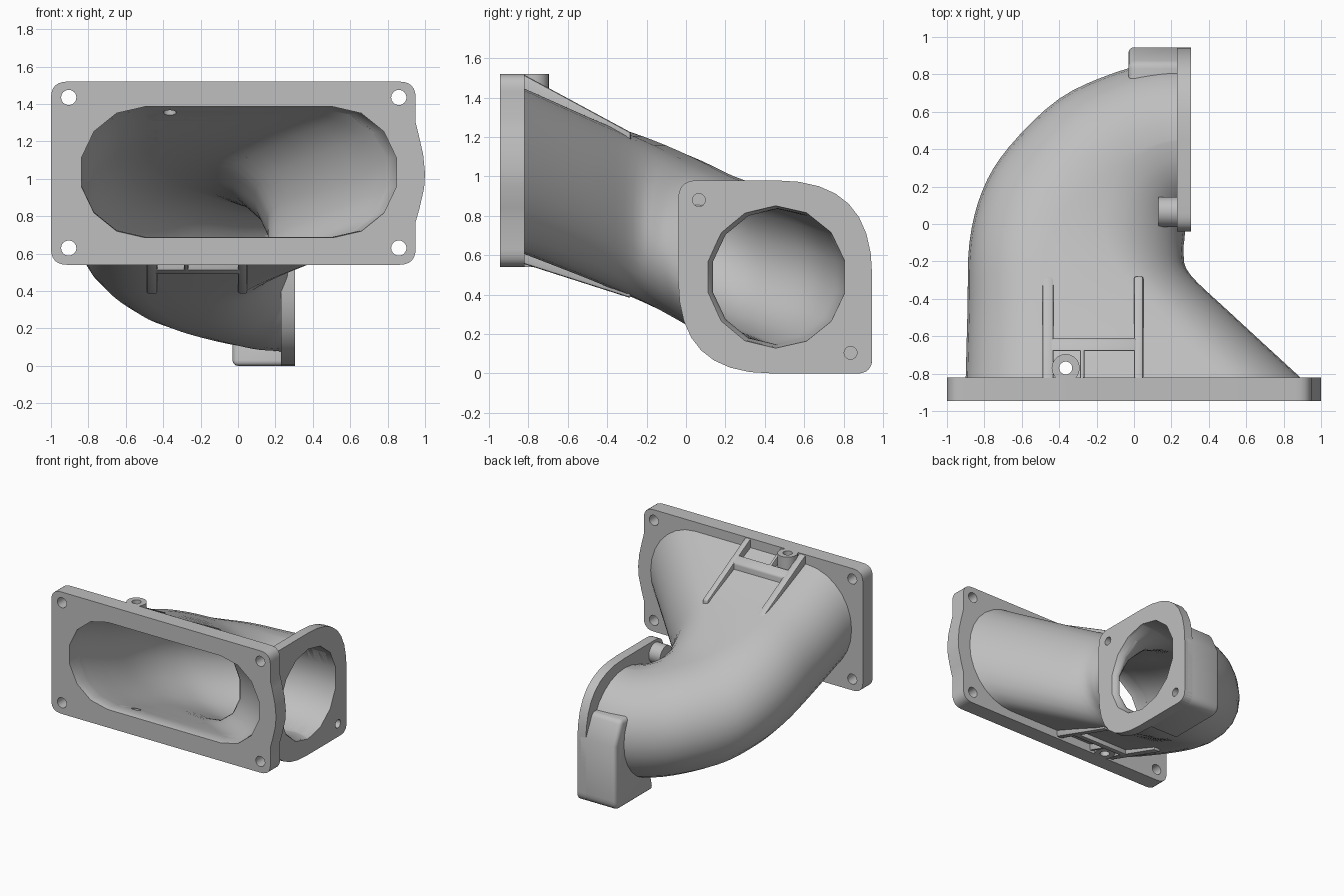
import bpy, bmesh, math
from mathutils import Vector

cube = bpy.data.objects.get("Cube")
if cube:
    bpy.data.objects.remove(cube, do_unlink=True)

GREY = (0.52, 0.52, 0.52, 1)
metal = bpy.data.materials.new("cast grey")
metal.use_nodes = True
metal.diffuse_color = GREY
metal.node_tree.nodes["Principled BSDF"].inputs["Base Color"].default_value = GREY


def finish(name, bm):
    bmesh.ops.recalc_face_normals(bm, faces=bm.faces)
    mesh = bpy.data.meshes.new(name)
    bm.to_mesh(mesh)
    bm.free()
    mesh.materials.append(metal)
    obj = bpy.data.objects.new(name, mesh)
    bpy.context.collection.objects.link(obj)
    return obj


def skin(name, rings):
    """Closed solid through a list of matching rings of points."""
    bm = bmesh.new()
    loops = [[bm.verts.new(p) for p in ring] for ring in rings]
    n = len(loops[0])
    for a, b in zip(loops, loops[1:]):
        for i in range(n):
            j = (i + 1) % n
            bm.faces.new((a[i], a[j], b[j], b[i]))
    bm.faces.new(loops[0])
    bm.faces.new(loops[-1])
    return finish(name, bm)


def prism(name, outline, axis, lo, hi):
    place = {"x": lambda p, d: (d, p[0], p[1]),
             "y": lambda p, d: (p[0], d, p[1]),
             "z": lambda p, d: (p[0], p[1], d)}[axis]
    return skin(name, [[place(p, d) for p in outline] for d in (lo, hi)])


def circle(u, v, r, n=16):
    return [(u + r * math.cos(2 * math.pi * i / n), v + r * math.sin(2 * math.pi * i / n))
            for i in range(n)]


def rounded(corners, steps=6):
    """Outline with each (u, v, radius) corner rounded off."""
    pts = []
    for i, (u, v, r) in enumerate(corners):
        p = Vector((u, v))
        if r == 0:
            pts.append(p)
            continue
        a = p + (Vector(corners[i - 1][:2]) - p).normalized() * r
        b = p + (Vector(corners[(i + 1) % len(corners)][:2]) - p).normalized() * r
        for k in range(steps + 1):
            t = k / steps
            w = 1.17 * t * (1 - t) * 2 * 0.9
            s = (1 - t) ** 2 + t ** 2 + w
            pts.append((a * (1 - t) ** 2 + p * w + b * t ** 2) / s)
    return pts


def apply_all(obj):
    bpy.ops.object.select_all(action="DESELECT")
    bpy.context.view_layer.objects.active = obj
    obj.select_set(True)
    for mod in list(obj.modifiers):
        bpy.ops.object.modifier_apply(modifier=mod.name)


def cut(obj, *cutters):
    for c in cutters:
        mod = obj.modifiers.new("cut", "BOOLEAN")
        mod.operation, mod.solver, mod.object = "DIFFERENCE", "EXACT", c
    apply_all(obj)


def smooth(obj, angle=35):
    apply_all(obj)
    bpy.ops.object.shade_smooth_by_angle(angle=math.radians(angle))


def section(s, half):
    """Upright stadium ring: outer x, y, inner x, y, centre z, half height, flat share."""
    a, b = Vector((s[0], s[1])), Vector((s[2], s[3]))
    mid, axis = (a + b) / 2, (b - a) / 2
    ring = []
    for side in (1, -1):
        for k in range(half + 1):
            ang = math.pi / 2 - math.pi * k / half
            w = side * (s[6] + (1 - s[6]) * math.cos(ang))
            p = mid + axis * w
            ring.append((p.x, p.y, s[4] + side * s[5] * math.sin(ang)))
    return ring


def blend(rows, steps=4):
    """Catmull-Rom interpolation between section rows."""
    out = []
    for i in range(len(rows) - 1):
        quad = [rows[max(i - 1, 0)], rows[i], rows[i + 1], rows[min(i + 2, len(rows) - 1)]]
        for k in range(steps):
            t = k / steps
            out.append([0.5 * (2 * b + (c - a) * t + (2 * a - 5 * b + 4 * c - d) * t * t
                               + (3 * b - a - 3 * c + d) * t ** 3) for a, b, c, d in zip(*quad)])
    return out + [list(rows[-1])]


# Duct path sections, from the wide mouth to the round outlet
path = [(-.90, -.83, .90, -.83, 1.03, .42, .56),
        (-.89, -.45, .52, -.48, .88, .41, .44),
        (-.88, -.10, .30, -.27, .77, .41, .32),
        (-.81, .18, .265, -.16, .68, .41, .22),
        (-.67, .41, .27, -.08, .60, .41, .13),
        (-.40, .67, .275, -.02, .54, .41, .06),
        (-.10, .81, .28, .01, .50, .41, .02),
        (.12, .86, .285, .03, .49, .41, .01),
        (.29, .865, .29, .03, .49, .42, .01)]


def inset(s, outer, inner):
    a, b = Vector(s[:2]), Vector(s[2:4])
    d = (b - a).normalized()
    a, b = a + d * outer, b - d * inner
    return (a.x, a.y, b.x, b.y, s[4], s[5] - .065, s[6])


bore_path = [(-.845, -.97, .85, -.97, 1.03, .35, .59), (-.845, -.84, .82, -.84, 1.03, .35, .58)]
bore_path += [inset(s, .055, .1) for s in path[1:-1]]
bore_path += [(.33, .815, .33, .085, .49, .365, .005)]
bore = skin("bore_cutter", [section(s, 7) for s in blend(bore_path)])
pin = prism("pin_cutter", circle(-.365, -.77, .035), "z", .2, 1.7)
helpers = [bore, pin]

duct = skin("duct", [section(s, 14) for s in blend(path)])
cut(duct, bore, pin)
smooth(duct, 40)

# Mouth plate with a bulged edge and four bolt holes
plate = prism("mouth_plate", rounded([
    (-1, .54, .09), (.95, .54, .09), (.95, .77, 0), (.97, .84, 0), (.995, .95, 0), (1, 1.03, 0),
    (.99, 1.13, 0), (.965, 1.24, 0), (.95, 1.30, 0), (.95, 1.52, .09), (-1, 1.52, .09)]),
    "y", -.945, -.82)
bolts = [prism("bolt_cutter", circle(x, z, .041), "y", -1.1, -.7)
         for x in (-.905, .86) for z in (.63, 1.435)]
cut(plate, bore, *bolts)
smooth(plate)
helpers += bolts

# Outlet flange, its thick corner block and the small screw boss
screws = [prism("screw_cutter", circle(y, z, .033), "x", .16, .4)
          for y, z in ((.065, .88), (.835, .105))]
helpers += screws
flange = prism("outlet_flange", rounded([
    (-.04, 0, .48), (.945, 0, .08), (.945, .98, .49), (-.04, .98, .1)], 8), "x", .23, .305)
block = prism("outlet_corner_block", rounded([
    (.45, 0, 0), (.945, 0, .08), (.945, .52, 0), (.86, .7, 0), (.6, .7, 0)]), "x", -.03, .304)
boss = prism("outlet_screw_boss", circle(.065, .88, .08), "x", .13, .25)
bev = block.modifiers.new("bevel", "BEVEL")
bev.width, bev.segments, bev.limit_method = .03, 3, "ANGLE"
bev.angle_limit = math.radians(60)
apply_all(block)
for part in (flange, block, boss):
    cut(part, bore, *screws)
    smooth(part)

# Ribs, cross bars and pin bosses above and below the mouth
bars = {"left_rib": (0, .05, -.83, -.28), "right_rib": (-.49, -.43, -.83, -.28),
        "cross_bar": (-.45, .02, -.68, -.61), "pocket_rib": (-.29, -.265, -.83, -.65)}
for where, base, slope, depth in (("upper", 1.515, -.54, -.14), ("lower", .555, -.32, .12)):
    for name, (x0, x1, y0, y1) in bars.items():
        z0, z1 = (base + slope * (y + .82) for y in (y0, y1))
        rib = prism(where + "_" + name, [(y0, z0), (y1, z1), (y1, z1 + depth), (y0, z0 + depth)],
                    "x", x0, x1)
        bev = rib.modifiers.new("bevel", "BEVEL")
        bev.width, bev.segments = .012, 2
        apply_all(rib)
        cut(rib, bore, pin)
        smooth(rib)
    top = 1.52 if where == "upper" else .54
    pin_boss = prism(where + "_pin_boss", circle(-.365, -.77, .075, 20), "z", top, top + depth)
    cut(pin_boss, bore, pin)
    smooth(pin_boss)

for h in helpers:
    bpy.data.objects.remove(h, do_unlink=True)
